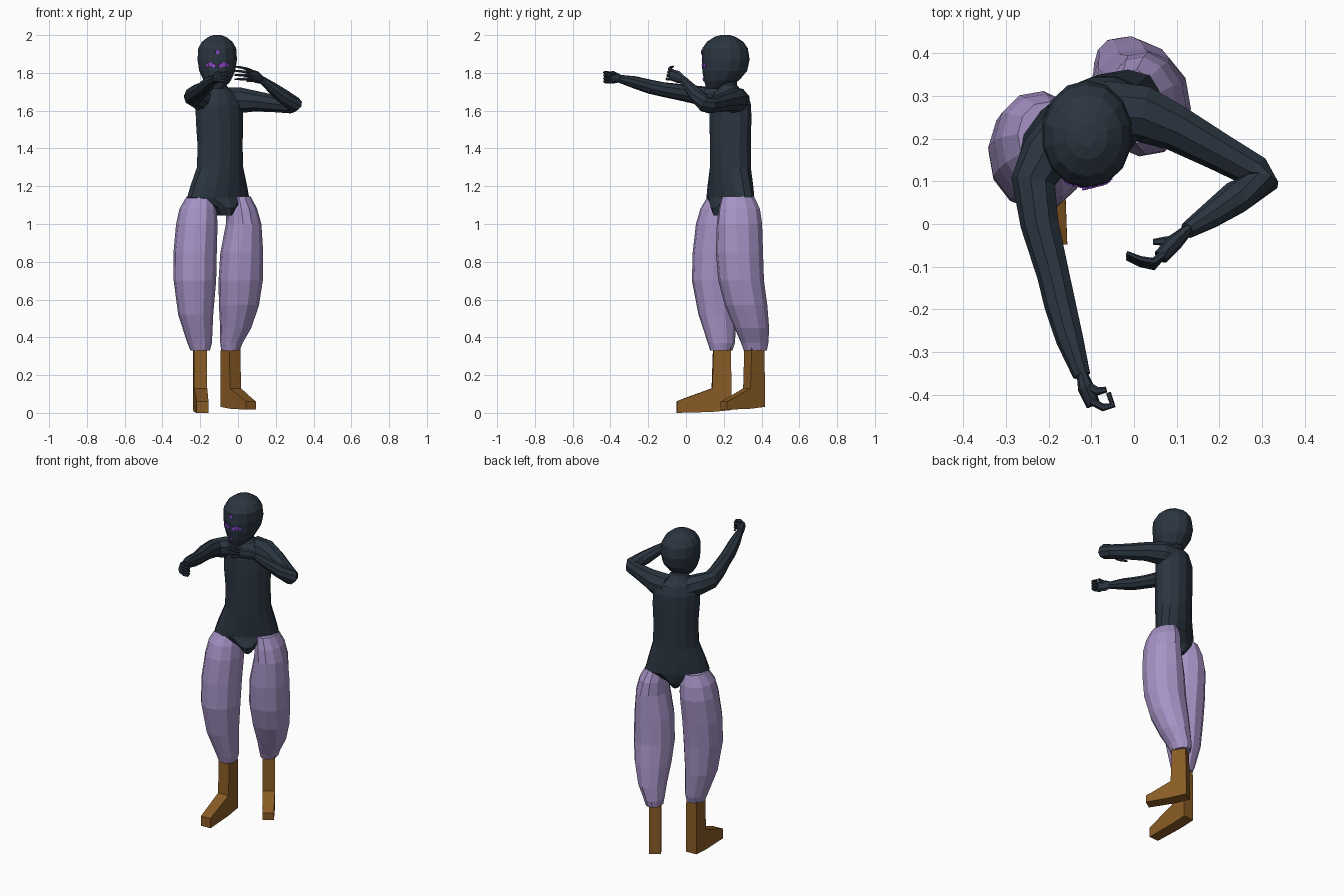
import bpy, bmesh, math
from mathutils import Vector, Matrix
from mathutils.bvhtree import BVHTree


def material(name, rgb):
    m = bpy.data.materials.new(name)
    m.diffuse_color = (*rgb, 1)
    return m


NAVY = material("dark navy", (0.024, 0.036, 0.052))
LILAC = material("lilac", (0.38, 0.29, 0.56))
BROWN = material("brown", (0.25, 0.105, 0.018))
PURPLE = material("bright purple", (0.27, 0.06, 0.62))


def finish(name, bm, mat):
    bmesh.ops.recalc_face_normals(bm, faces=bm.faces[:])
    me = bpy.data.meshes.new(name)
    bm.to_mesh(me)
    bm.free()
    me.materials.append(mat)
    ob = bpy.data.objects.new(name, me)
    bpy.context.collection.objects.link(ob)
    return ob


def skin(bm, loops):
    """Bridge successive vertex loops and cap both ends."""
    rings = [[bm.verts.new(p) for p in loop] for loop in loops]
    n = len(rings[0])
    for a, b in zip(rings, rings[1:]):
        for i in range(n):
            j = (i + 1) % n
            bm.faces.new((a[i], a[j], b[j], b[i]))
    bm.faces.new(rings[0])
    bm.faces.new(rings[-1])


def loft(name, rings, mat, sides=12, yaw=0):
    """Horizontal elliptical rings: (z, x, y, half width, half depth)."""
    bm = bmesh.new()
    rot = Matrix.Rotation(math.radians(yaw), 3, 'Z')
    loops = []
    for z, x, y, a, b in rings:
        loops.append([Vector((x, y, z)) + rot @ Vector((
            a * math.cos(2 * math.pi * (i + .5) / sides) * 1.03,
            b * math.sin(2 * math.pi * (i + .5) / sides) * 1.03, 0))
            for i in range(sides)])
    skin(bm, loops)
    return finish(name, bm, mat)


def tube(name, pts, mat, sides=8, flat=1.0):
    """Tapered limb along points (x, y, z, radius)."""
    bm = bmesh.new()
    c = [Vector(p[:3]) for p in pts]
    loops = []
    for k, p in enumerate(pts):
        t = Vector((0, 0, 0))
        if k > 0:
            t += (c[k] - c[k - 1]).normalized()
        if k < len(c) - 1:
            t += (c[k + 1] - c[k]).normalized()
        t.normalize()
        u = t.cross(Vector((0, 0, 1))).normalized()
        v = t.cross(u)
        loops.append([c[k] + p[3] * (flat * math.cos(2 * math.pi * i / sides) * u
                                     + math.sin(2 * math.pi * i / sides) * v)
                      for i in range(sides)])
    skin(bm, loops)
    return finish(name, bm, mat)


# Torso with tapered briefs and neck, turned slightly to the figure's side
loft("torso", [
    (1.045, -.085, .22, .03, .085), (1.085, -.09, .225, .065, .1),
    (1.14, -.105, .235, .18, .092), (1.2, -.102, .235, .163, .095),
    (1.3, -.095, .235, .13, .097), (1.42, -.095, .235, .125, .1),
    (1.55, -.098, .235, .133, .1), (1.63, -.1, .235, .132, .098),
    (1.685, -.105, .235, .115, .08), (1.71, -.108, .228, .065, .06),
    (1.735, -.11, .22, .047, .05), (1.79, -.11, .215, .045, .05)],
    NAVY, 14, 32)

# Head
head = loft("head", [
    (1.715, -.11, .15, .03, .04), (1.76, -.11, .188, .072, .09),
    (1.81, -.11, .205, .095, .115), (1.87, -.11, .21, .104, .123),
    (1.93, -.11, .207, .1, .117), (1.965, -.11, .207, .08, .093),
    (1.99, -.11, .207, .048, .055), (2.0, -.11, .207, .02, .025)], NAVY, 14)

# Thin painted marks lying on the face
hb = bmesh.new()
hb.from_mesh(head.data)
tree = BVHTree.FromBMesh(hb)
hb.free()
bm = bmesh.new()
marks = [(-.11, 1.91, .014), (-.11, 1.765, .011)]
for s in (-1, 1):
    marks += [(-.11 + s * .018, 1.838, .014), (-.11 + s * .034, 1.845, .014),
              (-.11 + s * .05, 1.84, .011)]
for x, z, r in marks:
    hit, normal, _, _ = tree.ray_cast(Vector((x, -1, z)), Vector((0, 1, 0)))
    if hit is None:
        continue
    q = normal.to_track_quat('Z', 'Y')
    star = [Vector((math.sin(k * math.pi / 6), math.cos(k * math.pi / 6), 0))
            * r * (1 if k % 2 == 0 else .65) for k in range(12)]
    skin(bm, [[hit + q @ (p + Vector((0, 0, h))) for p in star]
              for h in (-.002, .004)])
finish("face_marks", bm, PURPLE)

# Baggy trouser legs
loft("right_trouser_leg", [
    (1.145, -.2, .2, .07, .085), (1.08, -.212, .19, .095, .112),
    (1.0, -.218, .182, .106, .127), (.85, -.227, .165, .111, .127),
    (.7, -.228, .155, .109, .121), (.52, -.224, .168, .09, .1),
    (.37, -.203, .187, .063, .07), (.33, -.2, .187, .05, .058)], LILAC, 12, 10)
loft("left_trouser_leg", [
    (1.145, .005, .275, .06, .085), (1.08, .02, .282, .078, .108),
    (1.0, .03, .283, .09, .118), (.85, .02, .283, .11, .122),
    (.7, .014, .292, .114, .118), (.57, .005, .318, .103, .11),
    (.45, -.012, .348, .08, .09), (.37, -.035, .364, .057, .071),
    (.33, -.04, .367, .047, .06)], LILAC, 12, 10)


# Boots: side profile given as (forward, z), widened to a prism
def boot(name, heel, angle, length, base, shaft):
    prof = [(0, .36), (-.005, .1), (-.005, base + .01), (shaft, base),
            (length, base - .005), (length, .06), (length - .035, .075),
            (shaft, .13), (shaft - .008, .36)]
    f = Vector((math.sin(math.radians(angle)), -math.cos(math.radians(angle)), 0))
    s = Vector((-f.y, f.x, 0))
    bm = bmesh.new()
    loops = []
    for side in (-1, 1):
        loops.append([Vector((heel[0], heel[1], 0)) + f * d + s * side
                      * (.035 if d < shaft + .02 else .032) + Vector((0, 0, z))
                      for d, z in prof])
    skin(bm, loops)
    finish(name, bm, BROWN)


boot("right_boot", (-.203, .235), 3, .285, .005, .098)
boot("left_boot", (-.062, .395), 34, .235, .022, .088)

# Arms
tube("right_arm", [
    (-.15, .225, 1.65, .065), (-.205, .16, 1.665, .062), (-.235, .1, 1.675, .053),
    (-.22, 0, 1.693, .046), (-.188, -.12, 1.712, .039), (-.172, -.19, 1.727, .038),
    (-.15, -.27, 1.75, .033), (-.122, -.355, 1.77, .021)], NAVY, 9)
tube("left_arm", [
    (-.07, .265, 1.65, .075), (.02, .26, 1.655, .068), (.1, .225, 1.65, .055),
    (.2, .17, 1.637, .046), (.28, .125, 1.627, .042), (.297, .098, 1.635, .043),
    (.24, .062, 1.675, .04), (.18, .02, 1.722, .031),
    (.125, -.015, 1.765, .02)], NAVY, 9)

# Palms
tube("right_palm", [(-.122, -.35, 1.77, .021), (-.112, -.385, 1.776, .033),
                    (-.095, -.425, 1.778, .028)], NAVY, 8, .6)
tube("left_palm", [(.13, -.01, 1.76, .02), (.098, -.04, 1.778, .032),
                   (.062, -.078, 1.79, .03)], NAVY, 8, .6)

# Fingers fan out in height: the right hand curls, the left stays open
for k in range(4):
    h = (k - 1.5) * .016
    tube(f"right_finger_{k + 1}", [
        (-.1, -.415, 1.778 + h, .009), (-.072, -.43, 1.778 + h, .009),
        (-.05, -.425, 1.776 + h, .008), (-.06, -.395, 1.774 + h, .006)], NAVY, 6)
    tube(f"left_finger_{k + 1}", [
        (.07, -.07, 1.79 + h * .9, .009), (.045, -.1 + k * .004, 1.795 + h * 1.1, .009),
        (.015, -.094 + k * .004, 1.798 + h * 1.3, .007),
        (-.017, -.08 + k * .004, 1.8 + h * 1.4, .005)], NAVY, 6)

# Thumbs
tube("right_thumb", [(-.11, -.38, 1.79, .012), (-.085, -.392, 1.8, .01),
                     (-.065, -.388, 1.803, .007)], NAVY, 6)
tube("left_thumb", [(.1, -.04, 1.765, .013), (.075, -.04, 1.76, .011),
                    (.045, -.042, 1.757, .007)], NAVY, 6)
